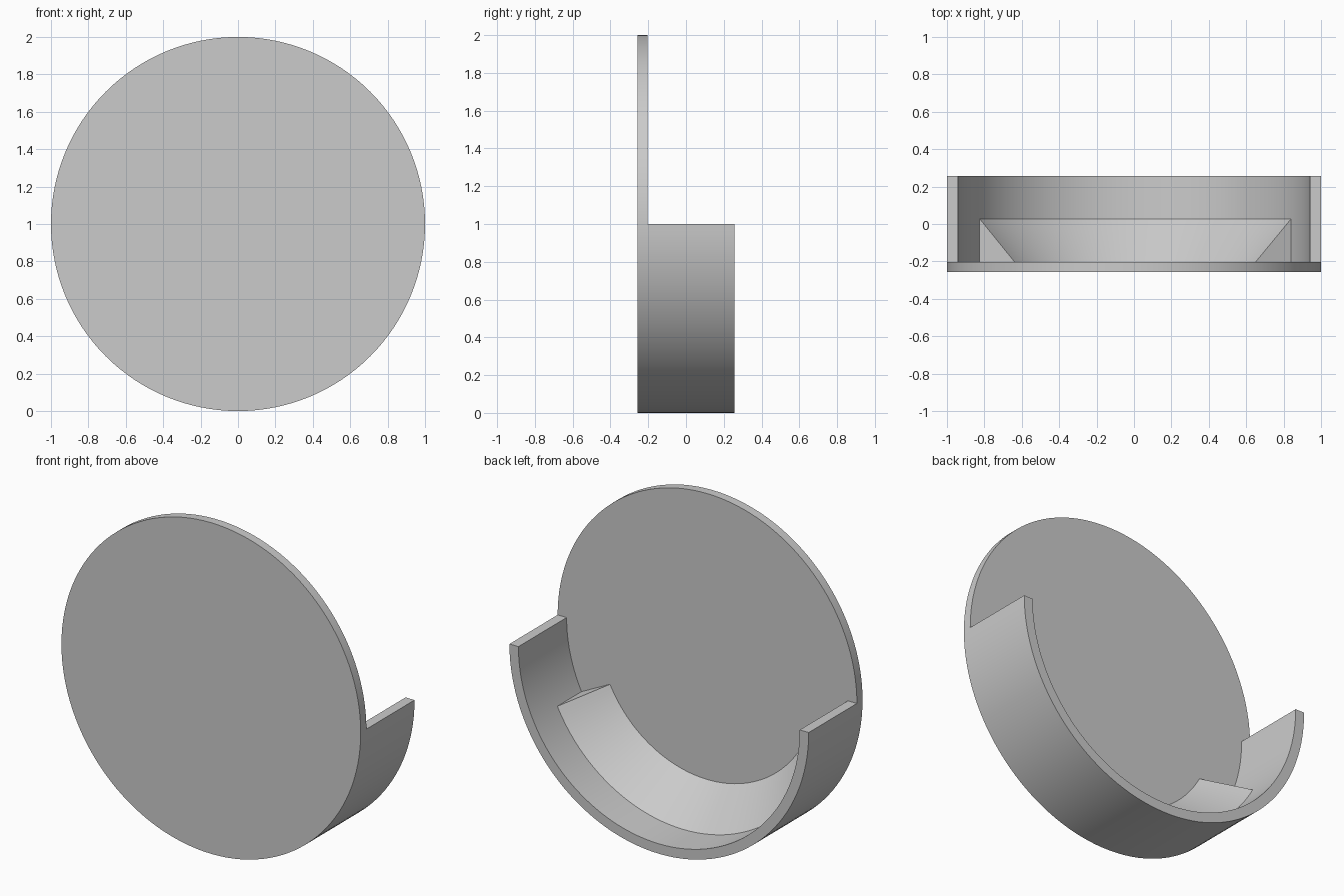
import bpy
import bmesh
import math

cube = bpy.data.objects.get("Cube")
if cube:
    bpy.data.objects.remove(cube, do_unlink=True)

FRONT, PLATE_BACK, BACK = -0.257, -0.203, 0.257
OUTER, INNER = 1.0, 0.94

# Single plain grey
grey = bpy.data.materials.new("plain grey")
grey.use_nodes = True
colour = (0.6, 0.6, 0.6, 1)
grey.diffuse_color = colour
grey.node_tree.nodes["Principled BSDF"].inputs["Base Color"].default_value = colour


def finish(obj, name):
    obj.name = name
    obj.data.materials.append(grey)
    bpy.ops.object.select_all(action='DESELECT')
    obj.select_set(True)
    bpy.context.view_layer.objects.active = obj
    bpy.ops.object.shade_smooth_by_angle(angle=math.radians(30))


def arc_sweep(name, profile, start, end, steps):
    """Sweep a closed (radius, y) profile about the disc's axis, capping both ends."""
    bm = bmesh.new()
    rings = []
    for i in range(steps + 1):
        a = math.radians(start + (end - start) * i / steps)
        rings.append([bm.verts.new((r * math.cos(a), y, 1 + r * math.sin(a)))
                      for r, y in profile])
    n = len(profile)
    for a, b in zip(rings, rings[1:]):
        for j in range(n):
            k = (j + 1) % n
            bm.faces.new((a[j], a[k], b[k], b[j]))
    bm.faces.new(rings[0])
    bm.faces.new(rings[-1])
    bmesh.ops.recalc_face_normals(bm, faces=bm.faces)
    mesh = bpy.data.meshes.new(name)
    bm.to_mesh(mesh)
    bm.free()
    obj = bpy.data.objects.new(name, mesh)
    bpy.context.collection.objects.link(obj)
    finish(obj, name)


# Round front plate
bpy.ops.mesh.primitive_cylinder_add(
    vertices=128, radius=OUTER, depth=PLATE_BACK - FRONT,
    location=(0, (FRONT + PLATE_BACK) / 2, 1), rotation=(math.pi / 2, 0, 0))
finish(bpy.context.object, "front_plate")

# Half-round wall behind the lower half of the plate
arc_sweep("lower_wall",
          [(INNER, PLATE_BACK), (OUTER, PLATE_BACK), (OUTER, BACK), (INNER, BACK)],
          180, 360, 64)

# Sloped fillet between the plate and the wall
arc_sweep("sloped_fillet",
          [(0.727, PLATE_BACK), (INNER, PLATE_BACK), (INNER, 0.028)],
          208.6, 333.4, 48)
